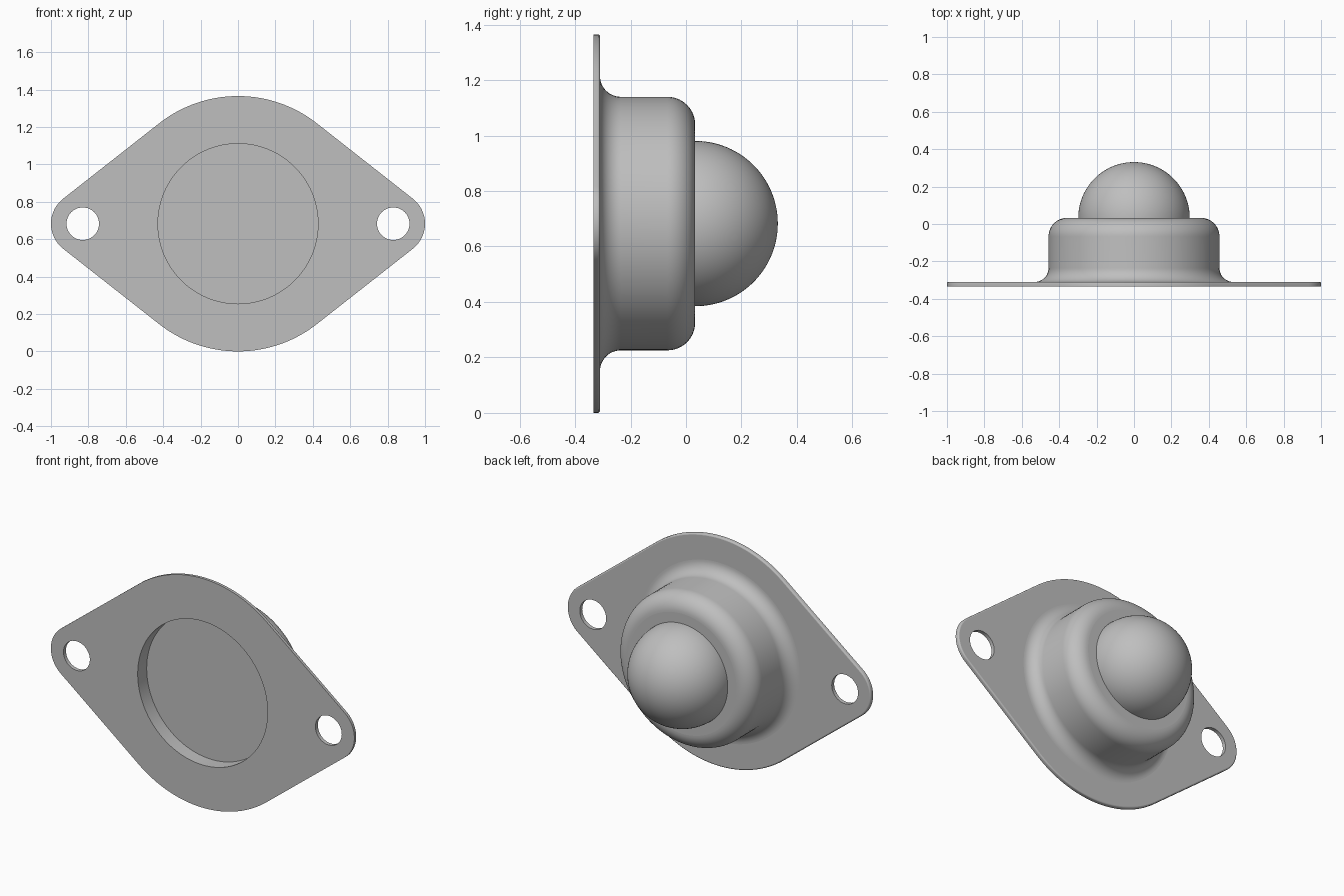
import bpy, bmesh
from math import sin, cos, acos, pi, radians
from mathutils import Vector

if "Cube" in bpy.data.objects:
    bpy.data.objects.remove(bpy.data.objects["Cube"])

MID = 0.6825                      # height of the main axis
FRONT, FLANGE, FACE = -0.333, -0.31, 0.033   # depths along y
LUG_X, LUG_R = 0.83, 0.17
HOLE_R, RECESS_R, CUP_R, BALL_R = 0.087, 0.428, 0.457, 0.298

steel = bpy.data.materials.new("grey steel")
steel.use_nodes = True
grey = (0.52, 0.52, 0.52, 1)
steel.diffuse_color = grey
steel.node_tree.nodes["Principled BSDF"].inputs["Base Color"].default_value = grey


def arc(cx, cy, r, a0, a1, n):
    """Points along an arc, both ends included."""
    return [(cx + r * cos(a0 + (a1 - a0) * i / n),
             cy + r * sin(a0 + (a1 - a0) * i / n)) for i in range(n + 1)]


def finish(bm, name):
    bmesh.ops.recalc_face_normals(bm, faces=bm.faces)
    mesh = bpy.data.meshes.new(name)
    bm.to_mesh(mesh)
    bm.free()
    obj = bpy.data.objects.new(name, mesh)
    bpy.context.collection.objects.link(obj)
    mesh.materials.append(steel)
    bpy.ops.object.select_all(action='DESELECT')
    obj.select_set(True)
    bpy.context.view_layer.objects.active = obj
    bpy.ops.object.shade_smooth_by_angle(angle=radians(35))
    # keep the flat front and back faces truly flat
    for poly in mesh.polygons:
        if abs(poly.normal.y) > 0.9999:
            poly.use_smooth = False
    return obj


def lathe(profile, name, steps=96):
    """Spin (radius, y) points about the main axis."""
    bm = bmesh.new()
    verts = [bm.verts.new((r, y, MID)) for r, y in profile]
    edges = [bm.edges.new(pair) for pair in zip(verts, verts[1:])]
    bmesh.ops.spin(bm, geom=verts + edges, cent=(0, 0, MID), axis=(0, 1, 0),
                   angle=2 * pi, steps=steps)
    bmesh.ops.remove_doubles(bm, verts=bm.verts, dist=0.0001)
    return finish(bm, name)


# Flange: big arcs and lug arcs joined by their tangents, with three holes
t = acos((MID - LUG_R) / LUG_X)
outline = (arc(0, 0, MID, t, pi - t, 40) + arc(-LUG_X, 0, LUG_R, pi - t, pi + t, 24)
           + arc(0, 0, MID, pi + t, 2 * pi - t, 40) + arc(LUG_X, 0, LUG_R, -t, t, 24))
loops = [outline,
         arc(0, 0, RECESS_R, 0, 2 * pi, 96)[:-1],
         arc(LUG_X, 0, HOLE_R, 0, 2 * pi, 40)[:-1],
         arc(-LUG_X, 0, HOLE_R, 0, 2 * pi, 40)[:-1]]
bm = bmesh.new()
for loop in loops:
    vs = [bm.verts.new((x, FRONT, MID + z)) for x, z in loop]
    for a, b in zip(vs, vs[1:] + vs[:1]):
        bm.edges.new((a, b))
bmesh.ops.triangle_fill(bm, edges=bm.edges[:], use_beauty=True, normal=(0, -1, 0))
grown = bmesh.ops.extrude_face_region(bm, geom=bm.faces[:], use_keep_orig=True)
back = [v for v in grown["geom"] if isinstance(v, bmesh.types.BMVert)]
bmesh.ops.translate(bm, verts=back, vec=Vector((0, FLANGE - FRONT, 0)))
bmesh.ops.recalc_face_normals(bm, faces=bm.faces)


# Soften the outer rim on the back
def on_rim(v):
    x, z = abs(v.co.x), v.co.z - MID
    return (v.co.y > FLANGE - 0.001 and (x * x + z * z) ** 0.5 > 0.6
            and ((x - LUG_X) ** 2 + z * z) ** 0.5 > HOLE_R + 0.02)


rim = [e for e in bm.edges if all(on_rim(v) for v in e.verts)
       and len(e.link_faces) == 2 and e.calc_face_angle() > 1]
bmesh.ops.bevel(bm, geom=rim, offset=0.008, segments=3, profile=0.5, affect='EDGES')
finish(bm, "mounting_flange")

# Cup: shallow front recess, flared foot, straight wall and rounded shoulder
foot, shoulder = 0.075, 0.1
cup = [(0, FRONT + 0.085), (RECESS_R, FRONT + 0.085), (RECESS_R, FRONT)]
cup += arc(CUP_R + foot, FLANGE + foot, foot, 1.5 * pi, pi, 12)
cup += arc(CUP_R - shoulder, FACE - shoulder, shoulder, 0, pi / 2, 14)
cup += [(0, FACE)]
lathe(cup, "ball_cup")

# Ball: the half that shows above the cup
ball = arc(0, FACE, BALL_R, 0, pi / 2, 28)
lathe([(BALL_R, FACE - 0.02)] + ball, "transfer_ball")
